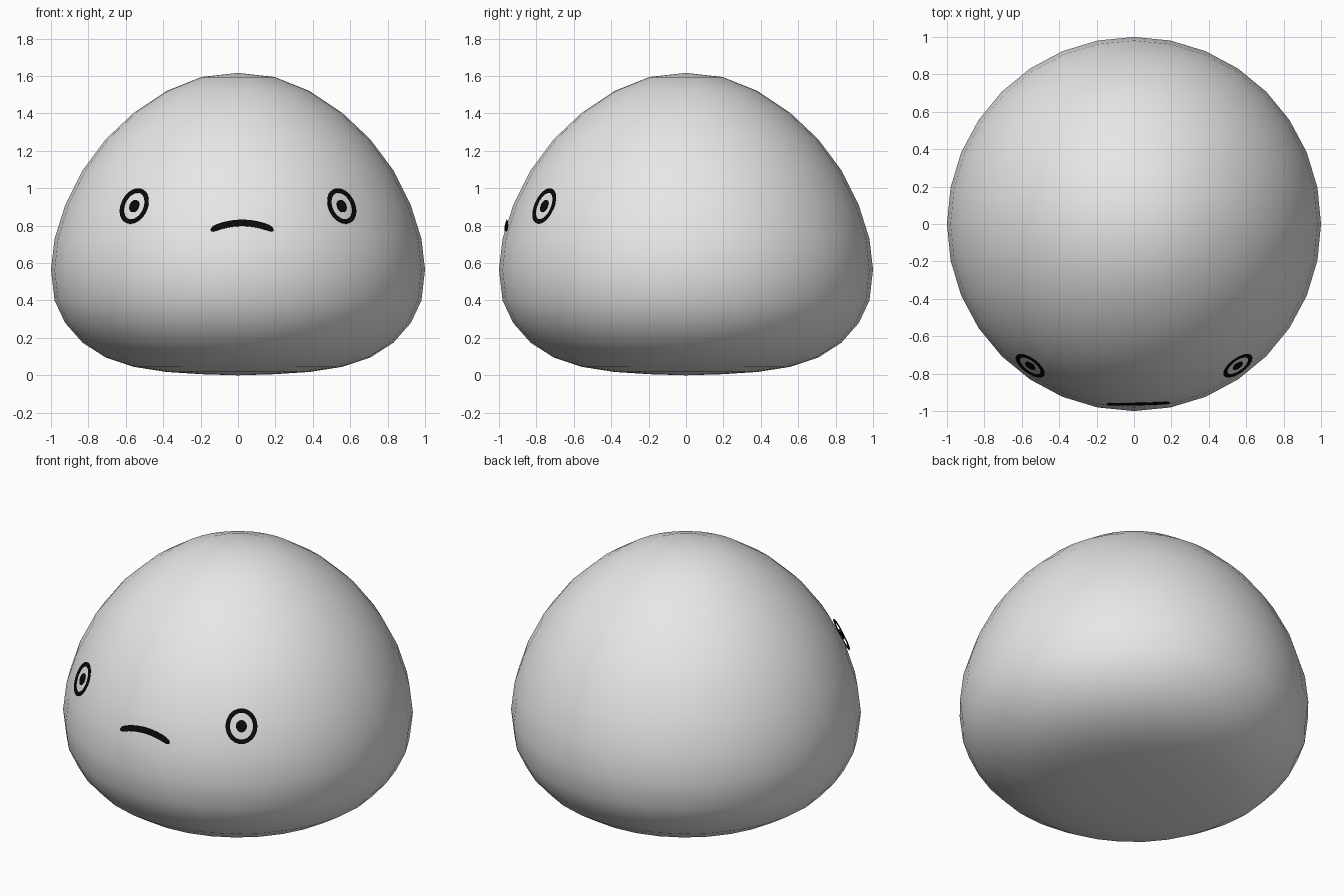
import bpy, bmesh, math
from mathutils import Vector, Matrix

cube = bpy.data.objects.get("Cube")
if cube:
    bpy.data.objects.remove(cube, do_unlink=True)


def material(name, rgb, roughness=0.5):
    m = bpy.data.materials.new(name)
    m.use_nodes = True
    m.diffuse_color = (*rgb, 1)
    bsdf = m.node_tree.nodes["Principled BSDF"]
    bsdf.inputs["Base Color"].default_value = (*rgb, 1)
    bsdf.inputs["Roughness"].default_value = roughness
    return m


def add_object(name, bm, mat):
    bmesh.ops.recalc_face_normals(bm, faces=bm.faces)
    mesh = bpy.data.meshes.new(name)
    bm.to_mesh(mesh)
    bm.free()
    mesh.materials.append(mat)
    obj = bpy.data.objects.new(name, mesh)
    bpy.context.collection.objects.link(obj)
    return obj


def thicken(obj, amount=0.004):
    mod = obj.modifiers.new("thickness", "SOLIDIFY")
    mod.thickness = amount
    mod.offset = 0


body_grey = material("pale grey", (0.8, 0.8, 0.8))
ink = material("ink black", (0.003, 0.003, 0.003))

# Ring heights of the squashed ball, from the crown to the base
HEIGHTS = [1.617, 1.595, 1.52, 1.405, 1.262, 1.095, 0.91, 0.73, 0.565,
           0.40, 0.28, 0.175, 0.095, 0.045, 0.018, 0.006, 0.0]
RINGS = len(HEIGHTS) - 1


def body_radius(z):
    for i in range(RINGS):
        hi, lo = HEIGHTS[i], HEIGHTS[i + 1]
        if lo <= z <= hi:
            t = (hi - z) / (hi - lo)
            a, b = (math.sin(math.pi * k / RINGS) for k in (i, i + 1))
            return a + (b - a) * t
    return 0


# Body: ball whose rings are moved to the profile heights
bm = bmesh.new()
bmesh.ops.create_uvsphere(bm, u_segments=32, v_segments=RINGS, radius=1)
for v in bm.verts:
    ring = round(math.acos(max(-1, min(1, v.co.z))) / math.pi * RINGS)
    v.co.z = HEIGHTS[ring]
body = add_object("body", bm, body_grey)
for p in body.data.polygons:
    p.use_smooth = True


# Eyes: flat oval ring and pupil resting on the body
def eye_shape(inner, outer, frame, steps=32):
    bm = bmesh.new()
    loops = []
    for rx, ry in (inner, outer):
        angles = [2 * math.pi * i / steps for i in range(steps)]
        loops.append([bm.verts.new(frame @ Vector((rx * math.cos(a), ry * math.sin(a), 0)))
                      for a in angles])
    for i in range(steps):
        j = (i + 1) % steps
        bm.faces.new((loops[0][i], loops[0][j], loops[1][j], loops[1][i]))
    return bm, loops[0]


for side, sx in (("left", 1), ("right", -1)):
    centre = Vector((0.555 * sx, -0.758, 0.905))
    tilt = math.radians(22)
    out = Vector((centre.x, centre.y, 0)).normalized()
    normal = out * math.cos(tilt) + Vector((0, 0, math.sin(tilt)))
    across = Vector((0, 0, 1)).cross(normal).normalized()
    up = normal.cross(across)
    frame = Matrix.Translation(centre) @ Matrix((across, up, normal)).transposed().to_4x4()

    bm, _ = eye_shape((0.066, 0.077), (0.091, 0.102), frame)
    thicken(add_object(side + "_eye_ring", bm, ink))

    bm, hole = eye_shape((0.015, 0.018), (0.031, 0.035), frame)
    bm.faces.new(hole)
    thicken(add_object(side + "_pupil", bm, ink))

# Mouth: downturned ribbon with rounded ends, following the body
bm = bmesh.new()
STEPS = 28
rows = []
for i in range(STEPS + 1):
    t = -math.cos(math.pi * i / STEPS)
    x = 0.022 + 0.168 * t
    mid = 0.778 + 0.037 * (1 - t * t)
    half = 0.017 * max(0.02, 1 - abs(t) ** 14) ** 0.5
    row = []
    for z in (mid - half, mid + half):
        r = body_radius(z) + 0.009
        row.append(bm.verts.new((x, -math.sqrt(r * r - x * x), z)))
    rows.append(row)
for a, b in zip(rows, rows[1:]):
    bm.faces.new((a[0], b[0], b[1], a[1]))
thicken(add_object("mouth", bm, ink))
